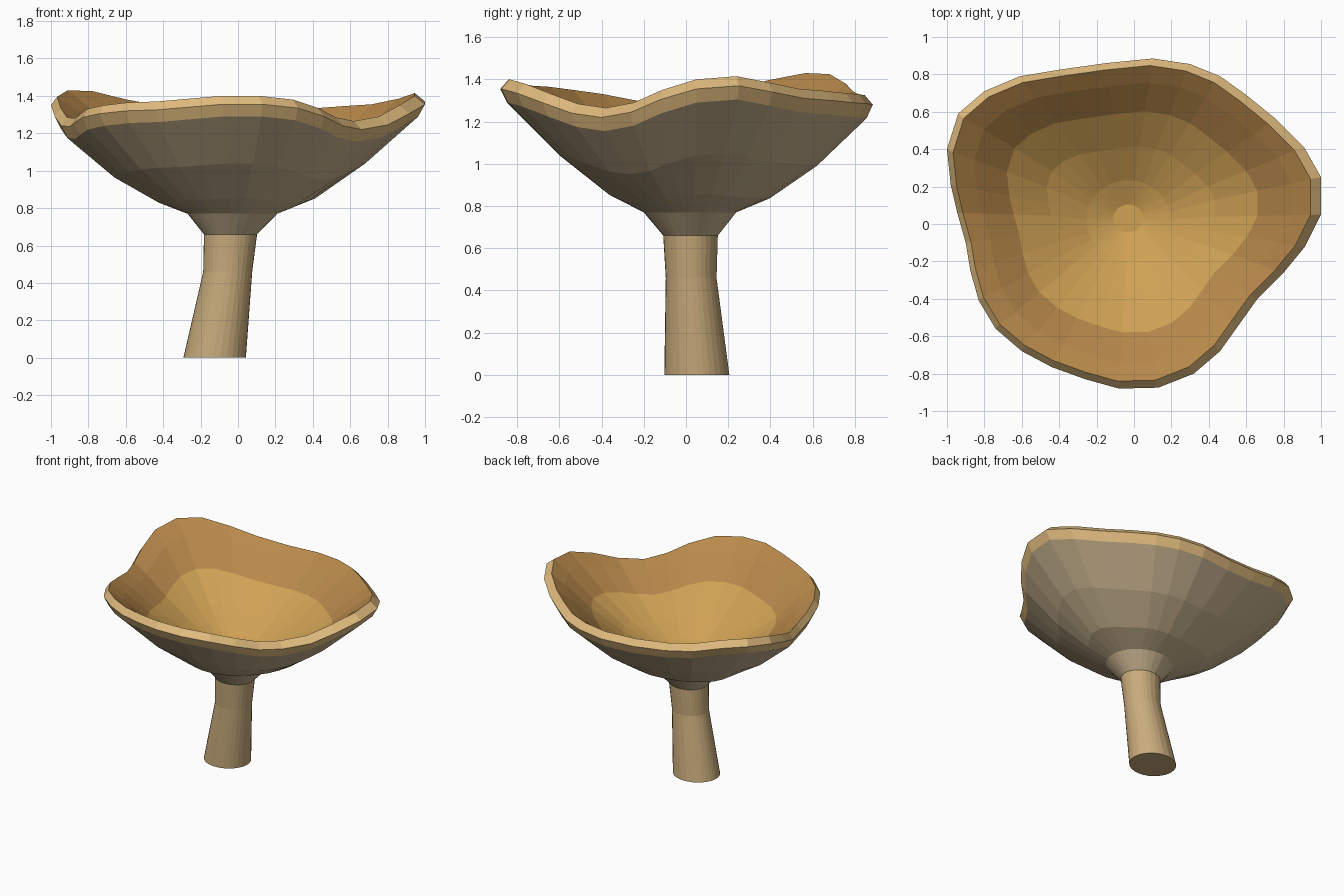
import bpy, bmesh, math

if "Cube" in bpy.data.objects:
    bpy.data.objects.remove(bpy.data.objects["Cube"])

# Wavy rim seen from above: outer x, outer y, height of the lip
RIM = [(1, .25, 1.415), (1, .05, 1.40), (.915, -.12, 1.35), (.80, -.26, 1.29),
       (.66, -.40, 1.265), (.56, -.54, 1.285), (.46, -.68, 1.335), (.32, -.80, 1.38),
       (.13, -.875, 1.40), (-.08, -.88, 1.40), (-.26, -.83, 1.385), (-.44, -.765, 1.37),
       (-.60, -.68, 1.365), (-.74, -.56, 1.35), (-.83, -.41, 1.33), (-.875, -.25, 1.30),
       (-.90, -.10, 1.28), (-.945, .06, 1.285), (-.98, .21, 1.335), (-1, .40, 1.395),
       (-.94, .59, 1.43), (-.80, .71, 1.425), (-.61, .79, 1.38), (-.40, .825, 1.345),
       (-.15, .86, 1.325), (.10, .885, 1.325), (.30, .855, 1.33), (.46, .79, 1.335),
       (.60, .69, 1.345), (.76, .56, 1.355), (.91, .41, 1.385)][::-1]
CX, CY, MEAN = -.03, .03, 1.34


def material(name, rgb):
    m = bpy.data.materials.new(name)
    m.diffuse_color = (*rgb, 1)
    m.use_nodes = True
    m.node_tree.nodes["Principled BSDF"].inputs["Base Color"].default_value = m.diffuse_color
    return m


STEM = material("stem_tan", (.58, .41, .20))
UNDER = material("underside_grey_brown", (.59, .46, .28))
LIP = material("lip_pale", (.75, .50, .21))
WALL = material("inner_wall_brown", (.48, .25, .07))
FLOOR = material("inner_floor_ochre", (.63, .36, .09))


def circle(cx, cy, rx, ry, z):
    out = []
    for x, y, _ in RIM:
        a = math.atan2(y - CY, x - CX)
        out.append((cx + rx * math.cos(a), cy + ry * math.sin(a), z))
    return out


def wavy(scale, z, wave, dx=0):
    return [(CX + dx + (x - CX) * scale, CY + (y - CY) * scale, z + wave * (h - MEAN))
            for x, y, h in RIM]


def loft(name, rings, mats):
    """Bridge consecutive rings, close both ends; one material per band."""
    bm = bmesh.new()
    slots = list(dict.fromkeys(mats))
    loops = [[bm.verts.new(p) for p in r] for r in rings]
    n = len(RIM)
    for a, b, m in zip(loops, loops[1:], mats):
        for i in range(n):
            j = (i + 1) % n
            bm.faces.new((a[i], a[j], b[j], b[i])).material_index = slots.index(m)
    bm.faces.new(loops[0][::-1]).material_index = slots.index(mats[0])
    bm.faces.new(loops[-1]).material_index = slots.index(mats[-1])
    bmesh.ops.recalc_face_normals(bm, faces=bm.faces)
    me = bpy.data.meshes.new(name)
    bm.to_mesh(me)
    bm.free()
    for m in slots:
        me.materials.append(m)
    ob = bpy.data.objects.new(name, me)
    bpy.context.collection.objects.link(ob)
    return ob


# Leaning stem
loft("stem", [circle(-.125, .052, .167, .155, 0),
              circle(-.055, .025, .131, .121, .46),
              circle(-.04, .022, .142, .13, .66)], [STEM, STEM])

# Funnel cap: underside, lip, then down the inside
loft("cap", [circle(-.04, .022, .142, .13, .66),
             circle(-.03, .02, .24, .22, .77),
             wavy(.43, .84, .2),
             wavy(.69, 1.0, .65),
             wavy(.965, 1.23, 1),
             wavy(1, 1.295, 1),
             wavy(.956, 1.34, 1, -.01),
             wavy(.85, 1.27, .85),
             wavy(.67, 1.13, .5),
             wavy(.45, .99, .2),
             circle(-.03, .02, .225, .215, .88),
             circle(-.03, .03, .08, .075, .825)],
     [UNDER] * 4 + [LIP] * 2 + [WALL] * 2 + [FLOOR] * 3)
